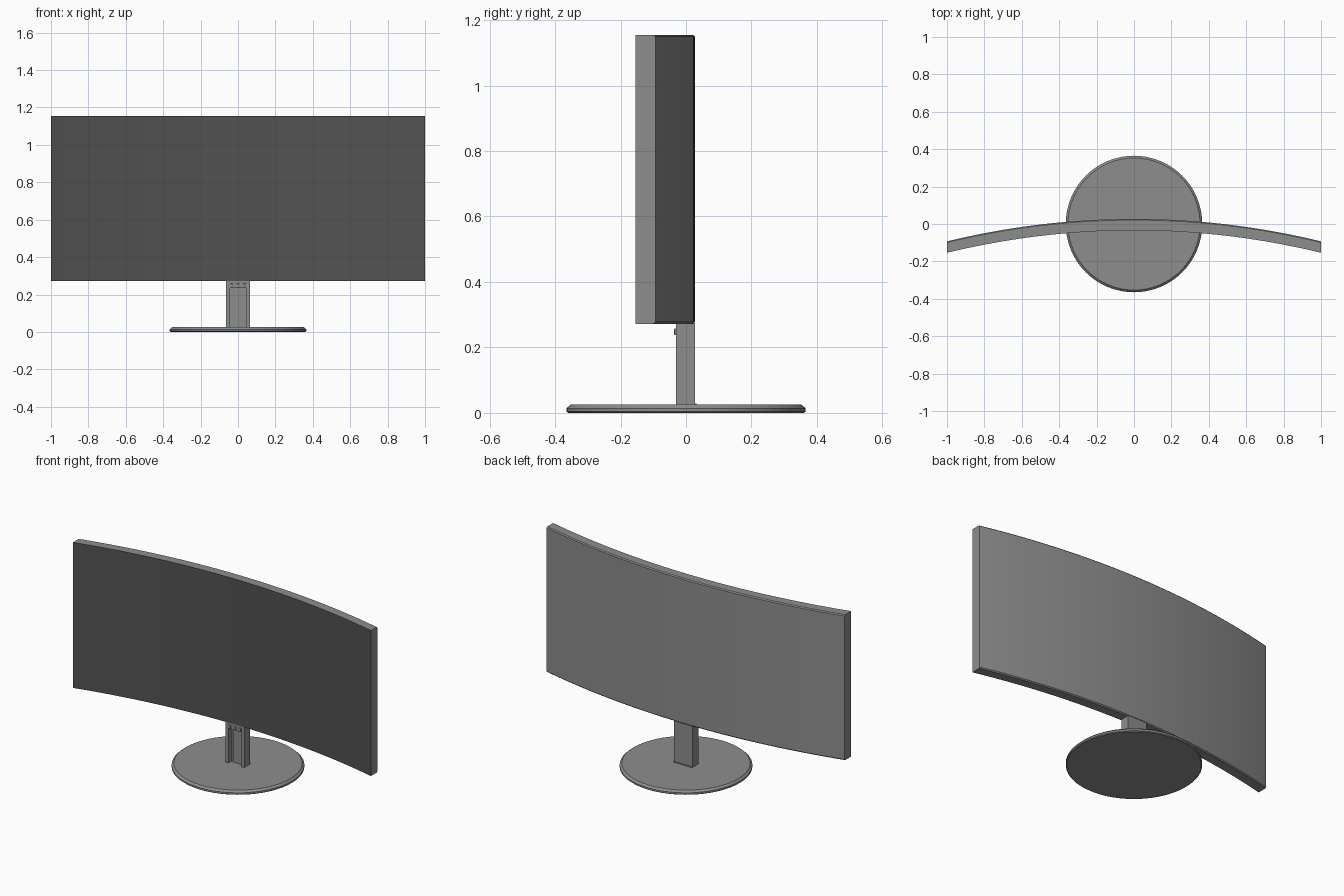
import bpy, bmesh, math

old = bpy.data.objects.get("Cube")
if old:
    bpy.data.objects.remove(old, do_unlink=True)


def material(name, value):
    m = bpy.data.materials.new(name)
    m.use_nodes = True
    colour = (value, value, value, 1)
    m.diffuse_color = colour
    m.node_tree.nodes["Principled BSDF"].inputs["Base Color"].default_value = colour
    return m


body_grey = material("body grey", 0.27)
screen_grey = material("screen dark grey", 0.085)


def finish(name, bm, mats, smooth=True):
    bmesh.ops.recalc_face_normals(bm, faces=bm.faces)
    mesh = bpy.data.meshes.new(name)
    bm.to_mesh(mesh)
    bm.free()
    for m in mats:
        mesh.materials.append(m)
    ob = bpy.data.objects.new(name, mesh)
    bpy.context.collection.objects.link(ob)
    if smooth:
        bpy.ops.object.select_all(action='DESELECT')
        ob.select_set(True)
        bpy.context.view_layer.objects.active = ob
        bpy.ops.object.shade_smooth_by_angle(angle=math.radians(25))
    return ob


def loft(bm, rings):
    """Join closed rings of points and cap both ends."""
    rows = [[bm.verts.new(p) for p in ring] for ring in rings]
    n = len(rows[0])
    for a, b in zip(rows, rows[1:]):
        for i in range(n):
            j = (i + 1) % n
            bm.faces.new((a[i], a[j], b[j], b[i]))
    bm.faces.new(rows[0])
    bm.faces.new(rows[-1])


def box(name, x, y, z, bevel=0.0):
    bm = bmesh.new()
    loft(bm, [[(x[0], y[0], h), (x[1], y[0], h), (x[1], y[1], h), (x[0], y[1], h)]
              for h in z])
    if bevel:
        bmesh.ops.bevel(bm, geom=bm.edges[:], offset=bevel, segments=2,
                        profile=0.5, affect='EDGES')
    return finish(name, bm, [body_grey])


# Curved panel: one cross-section swept along a circular arc
RADIUS, STEPS = 4.23, 40
BOTTOM, TOP, FRONT, BACK, CUT = 0.272, 1.155, -0.034, 0.027, 0.006
section = [(FRONT, BOTTOM), (FRONT, TOP), (BACK - CUT, TOP),
           (BACK, TOP - CUT), (BACK, BOTTOM + CUT), (BACK - CUT, BOTTOM)]
rings = []
for i in range(STEPS + 1):
    x = -1 + 2 * i / STEPS
    sag = RADIUS - math.sqrt(RADIUS ** 2 - x * x)
    rings.append([(x, y - sag, z) for y, z in section])
bm = bmesh.new()
loft(bm, rings)
bmesh.ops.recalc_face_normals(bm, faces=bm.faces)
for f in bm.faces:
    f.material_index = 1 if f.normal.y < -0.9 else 0
finish("curved_screen", bm, [body_grey, screen_grey])

# Round base with a chamfered rim
bm = bmesh.new()
loft(bm, [[(r * math.cos(2 * math.pi * k / 64), r * math.sin(2 * math.pi * k / 64), z)
           for k in range(64)]
          for r, z in ((0.36, 0), (0.365, 0.004), (0.365, 0.014), (0.353, 0.025))])
finish("round_base", bm, [body_grey])

# Stand column: channel open to the front
W, IN, F, B, FLOOR = 0.063, 0.043, -0.03, 0.027, 0.002
outline = [(-W, F), (-IN, F), (-IN, FLOOR), (IN, FLOOR), (IN, F), (W, F), (W, B), (-W, B)]
bm = bmesh.new()
loft(bm, [[(x, y, z) for x, y in outline] for z in (0.024, 0.274)])
finish("stand_column", bm, [body_grey], smooth=False)

# Column details: head block, raised inner strip, foot rib, control buttons
box("column_head", (-IN, IN), (F, FLOOR), (0.235, 0.274))
box("inner_strip", (-0.03, 0.03), (-0.006, FLOOR + 0.001), (0.024, 0.236))
box("foot_rib", (-W, W), (B - 0.004, B + 0.005), (0.024, 0.029))
for name, x in (("left", 0.035), ("middle", 0), ("right", -0.035)):
    box(name + "_button", (x - 0.008, x + 0.008), (F - 0.006, F + 0.002),
        (0.238, 0.258), 0.002)
